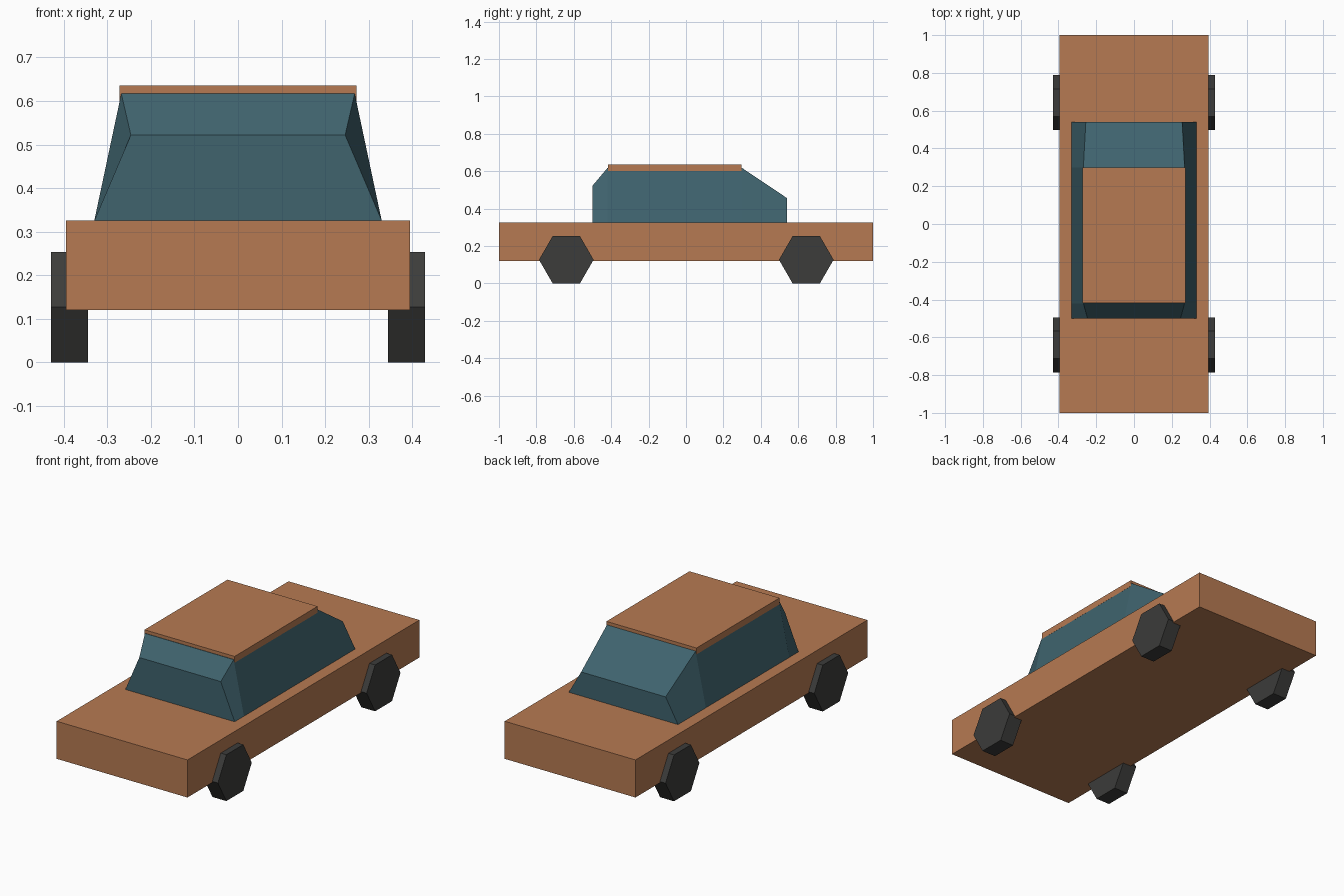
import bpy
import math

if "Cube" in bpy.data.objects:
    bpy.data.objects.remove(bpy.data.objects["Cube"])


def make_material(name, color):
    m = bpy.data.materials.new(name)
    m.diffuse_color = (*color, 1)
    m.use_nodes = True
    m.node_tree.nodes["Principled BSDF"].inputs["Base Color"].default_value = m.diffuse_color
    return m


paint = make_material("orange_paint", (0.47, 0.195, 0.085))
glass = make_material("tinted_glass", (0.05, 0.125, 0.155))
rubber = make_material("dark_rubber", (0.045, 0.045, 0.043))


def finish(obj, name, material):
    obj.name = name
    obj.data.materials.append(material)
    return obj


def box(name, half_width, y0, y1, z0, z1, material):
    bpy.ops.mesh.primitive_cube_add(size=1, location=(0, (y0 + y1) / 2, (z0 + z1) / 2))
    obj = bpy.context.object
    obj.scale = (2 * half_width, y1 - y0, z1 - z0)
    bpy.ops.object.transform_apply(location=False, rotation=False, scale=True)
    return finish(obj, name, material)


# Body and roof slabs
box("body", 0.395, -1.0, 1.0, 0.12, 0.325, paint)
box("roof", 0.272, -0.418, 0.298, 0.60, 0.635, paint)

# Glass cabin: trapezoid sections (y, top half width, top z) lofted front to back
base_half, base_z = 0.33, 0.325
stations = [(-0.5, 0.246, 0.522), (-0.42, 0.268, 0.617),
            (0.30, 0.268, 0.617), (0.54, 0.255, 0.456)]
verts, faces = [], []
for y, w, z in stations:
    verts += [(-base_half, y, base_z), (base_half, y, base_z), (w, y, z), (-w, y, z)]
for s in range(len(stations) - 1):
    for i in range(4):
        a, b = 4 * s + i, 4 * s + (i + 1) % 4
        faces.append((a, a + 4, b + 4, b))
last = 4 * (len(stations) - 1)
faces += [(0, 1, 2, 3), (last + 3, last + 2, last + 1, last)]
mesh = bpy.data.meshes.new("cabin")
mesh.from_pydata(verts, [], faces)
cabin = bpy.data.objects.new("cabin", mesh)
bpy.context.collection.objects.link(cabin)
finish(cabin, "cabin", glass)

# Six-sided wheels
radius = 0.146
for end, y in (("front", -0.64), ("rear", 0.643)):
    for side, sx in (("left", -1), ("right", 1)):
        bpy.ops.mesh.primitive_cylinder_add(
            vertices=6, radius=radius, depth=0.084,
            location=(sx * 0.387, y, radius * math.cos(math.pi / 6)),
            rotation=(0, math.pi / 2, 0))
        finish(bpy.context.object, f"{end}_{side}_wheel", rubber)
